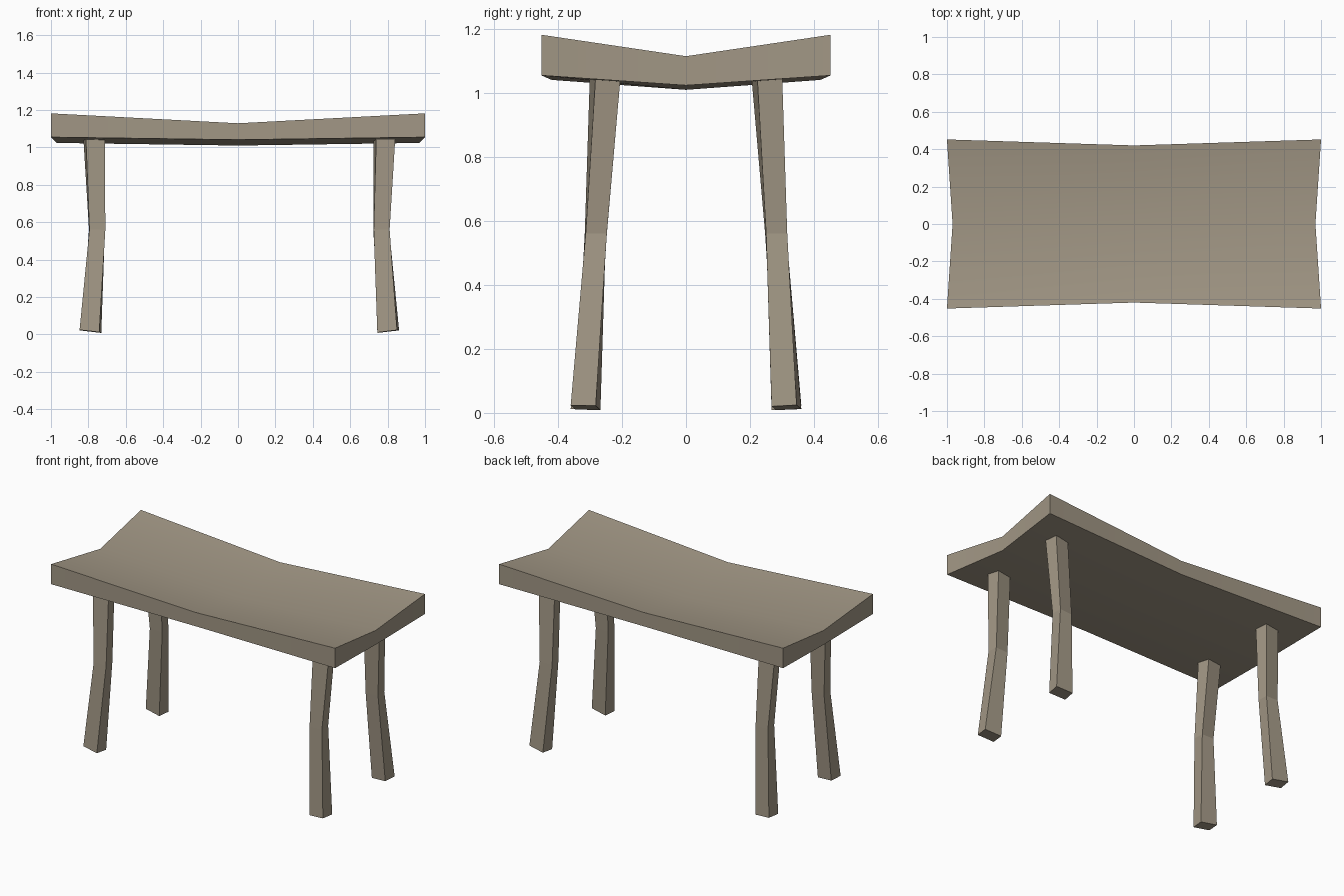
import bpy, bmesh, math
from mathutils import Matrix, Vector

if "Cube" in bpy.data.objects:
    bpy.data.objects.remove(bpy.data.objects["Cube"])

wood = bpy.data.materials.new("weathered wood")
wood.diffuse_color = (0.36, 0.31, 0.235, 1)
wood.use_nodes = True
wood.node_tree.nodes["Principled BSDF"].inputs["Base Color"].default_value = wood.diffuse_color


def finish(bm, name, smooth=False):
    bmesh.ops.recalc_face_normals(bm, faces=bm.faces)
    mesh = bpy.data.meshes.new(name)
    bm.to_mesh(mesh)
    bm.free()
    mesh.materials.append(wood)
    obj = bpy.data.objects.new(name, mesh)
    bpy.context.collection.objects.link(obj)
    if smooth:
        bpy.context.view_layer.objects.active = obj
        obj.select_set(True)
        bpy.ops.object.shade_smooth_by_angle(angle=math.radians(30))
        obj.select_set(False)
    return obj


# Dished seat: a cube cut along both middle lines, then pulled in and down
bm = bmesh.new()
bmesh.ops.create_cube(bm, size=2)
for axis in ((1, 0, 0), (0, 1, 0)):
    bmesh.ops.bisect_plane(bm, geom=bm.verts[:] + bm.edges[:] + bm.faces[:],
                           plane_co=(0, 0, 0), plane_no=axis)
for v in bm.verts:
    mid_x, mid_y = abs(v.co.x) < 0.1, abs(v.co.y) < 0.1
    if v.co.z > 0:
        z = 1.182 - 0.053 * mid_x - 0.067 * mid_y
    else:
        z = 1.055 - 0.014 * mid_x - 0.031 * mid_y
    v.co = (v.co.x * (0.97 if mid_y else 1.0),
            v.co.y * (0.42 if mid_x else 0.452), z)
finish(bm, "seat", smooth=True)

# Leg sections: x, y, z, width, depth, twist in degrees, outward tilt
SECTIONS = (
    (0.803, 0.314, 0.0165, 0.106, 0.079, -8, 0.12),
    (0.767, 0.282, 0.56, 0.085, 0.066, 2, 0.03),
    (0.783, 0.253, 1.045, 0.103, 0.079, 10, 0.0),
)


def leg(name, side_y, half_turn):
    bm = bmesh.new()
    rings = []
    for x, y, z, w, d, twist, tilt in SECTIONS:
        turn = Matrix.Rotation(math.radians(twist), 3, 'Z')
        ring = []
        for sx, sy in ((-1, -1), (1, -1), (1, 1), (-1, 1)):
            p = turn @ Vector((sx * w / 2, sy * d / 2, 0))
            p.z = tilt * (p.x + 0.3 * side_y * p.y)
            p += Vector((x, y * side_y, z))
            if half_turn:
                p.x, p.y = 0.014 - p.x, -p.y
            ring.append(bm.verts.new(p))
        rings.append(ring)
    for a, b in zip(rings, rings[1:]):
        for i in range(4):
            j = (i + 1) % 4
            bm.faces.new((a[i], a[j], b[j], b[i]))
    bm.faces.new(rings[0])
    bm.faces.new(rings[-1])
    finish(bm, name)


# Right legs, and the same pair turned half round for the left
leg("front_right_leg", -1, False)
leg("back_right_leg", 1, False)
leg("back_left_leg", -1, True)
leg("front_left_leg", 1, True)
